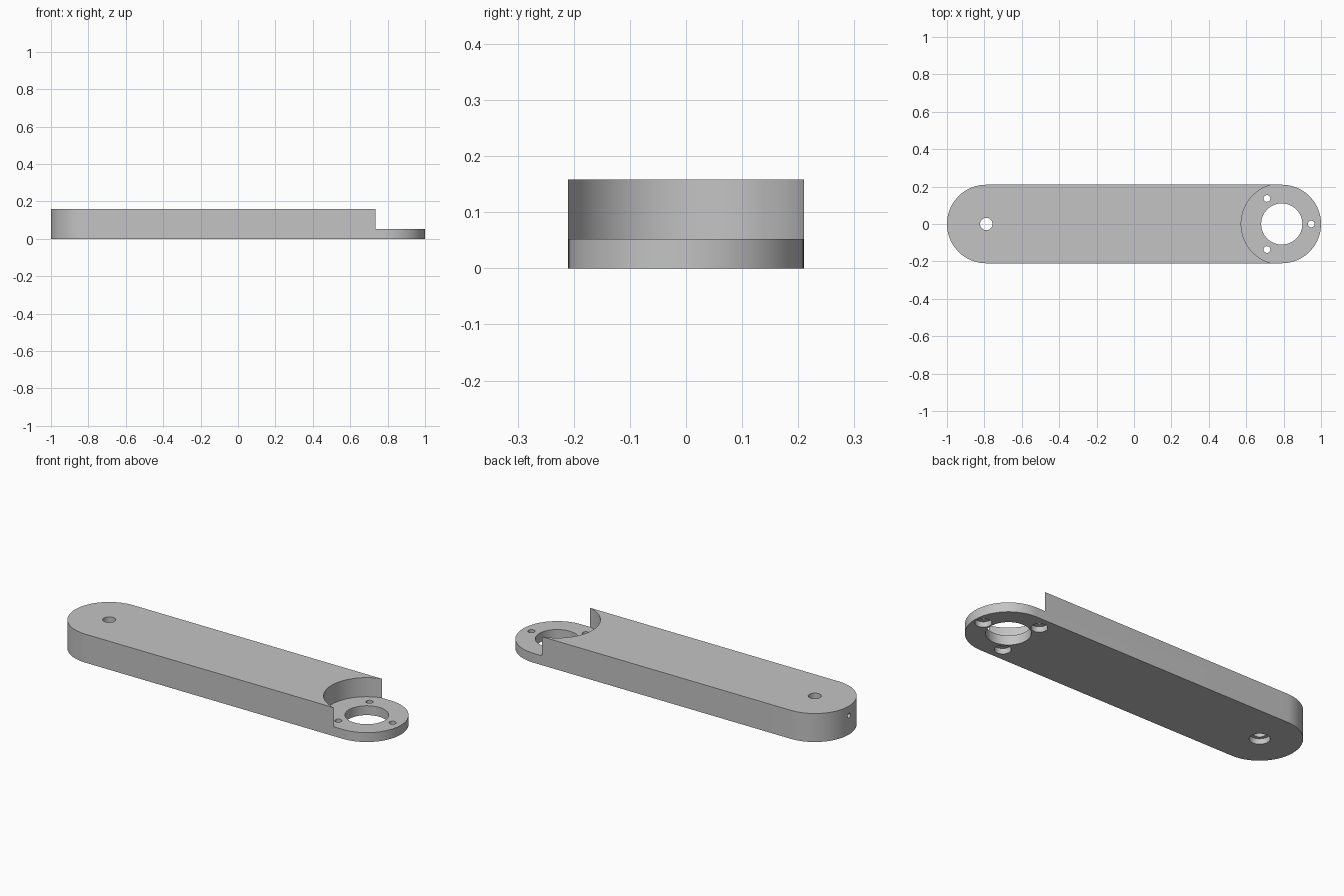
import bpy, bmesh, math
from mathutils import Matrix

HALF_W, END, TOP, STEP = 0.21, 0.79, 0.158, 0.052

cube = bpy.data.objects.get("Cube")
if cube:
    bpy.data.objects.remove(cube, do_unlink=True)

grey = bpy.data.materials.new("plain_grey")
grey.use_nodes = True
colour = (0.55, 0.55, 0.55, 1)
grey.diffuse_color = colour
grey.node_tree.nodes["Principled BSDF"].inputs["Base Color"].default_value = colour


def make_object(name, bm):
    bmesh.ops.recalc_face_normals(bm, faces=bm.faces[:])
    mesh = bpy.data.meshes.new(name)
    bm.to_mesh(mesh)
    bm.free()
    mesh.materials.append(grey)
    obj = bpy.data.objects.new(name, mesh)
    bpy.context.collection.objects.link(obj)
    return obj


def cylinder(name, x, y, z0, z1, radius, sides=48, matrix=Matrix()):
    bm = bmesh.new()
    place = matrix @ Matrix.Translation((x, y, (z0 + z1) / 2))
    bmesh.ops.create_cone(bm, cap_ends=True, segments=sides, radius1=radius,
                          radius2=radius, depth=z1 - z0, matrix=place)
    return make_object(name, bm)


# Arm: a slot-shaped outline, extruded upward
bm = bmesh.new()
outline = []
arc = 48
for side in (1, -1):
    for i in range(arc + 1):
        a = math.pi * (i / arc - 0.5)
        outline.append(bm.verts.new((side * (END + HALF_W * math.cos(a)),
                                     side * HALF_W * math.sin(a), 0)))
base = bm.faces.new(outline)
raised = bmesh.ops.extrude_face_region(bm, geom=[base])
bmesh.ops.translate(bm, vec=(0, 0, TOP),
                    verts=[v for v in raised["geom"] if isinstance(v, bmesh.types.BMVert)])
arm = make_object("arm", bm)

# Round recess and large opening at the mounting end
cutters = [
    cylinder("recess_cutter", END, 0, STEP, 0.3, 0.217, 96),
    cylinder("opening_cutter", END, 0, -0.1, 0.1, 0.11, 64),
]

# Three counterbored screw holes around the opening
for i in range(3):
    a = i * math.tau / 3
    x, y = END + 0.158 * math.cos(a), 0.158 * math.sin(a)
    cutters.append(cylinder("screw_cutter", x, y, -0.1, 0.1, 0.018, 32))
    cutters.append(cylinder("counterbore_cutter", x, y, -0.1, 0.03, 0.041, 32))

# Pivot hole with counterbore, and small set-screw hole in the end
cutters.append(cylinder("pivot_cutter", -END, 0, -0.1, 0.3, 0.033))
cutters.append(cylinder("pivot_counterbore_cutter", -END, 0, -0.1, 0.03, 0.051))
along_x = Matrix.Translation((0, 0, 0.105)) @ Matrix.Rotation(math.pi / 2, 4, "Y")
cutters.append(cylinder("set_screw_cutter", 0, 0, -1.1, -END, 0.013, 24, along_x))

for cutter in cutters:
    cutter.hide_render = True
    cut = arm.modifiers.new(cutter.name, "BOOLEAN")
    cut.operation, cut.solver, cut.object = "DIFFERENCE", "EXACT", cutter

# Bake the cuts and drop the cutters
bpy.context.view_layer.update()
graph = bpy.context.evaluated_depsgraph_get()
result = bpy.data.meshes.new_from_object(arm.evaluated_get(graph))
arm.modifiers.clear()
arm.data = result
result.materials.clear()
result.materials.append(grey)
for face in result.polygons:
    face.material_index = 0
for cutter in cutters:
    bpy.data.objects.remove(cutter, do_unlink=True)

# Smooth the curved walls, keeping rims sharp
bpy.ops.object.select_all(action="DESELECT")
arm.select_set(True)
bpy.context.view_layer.objects.active = arm
bpy.ops.object.shade_smooth_by_angle(angle=math.radians(30))
